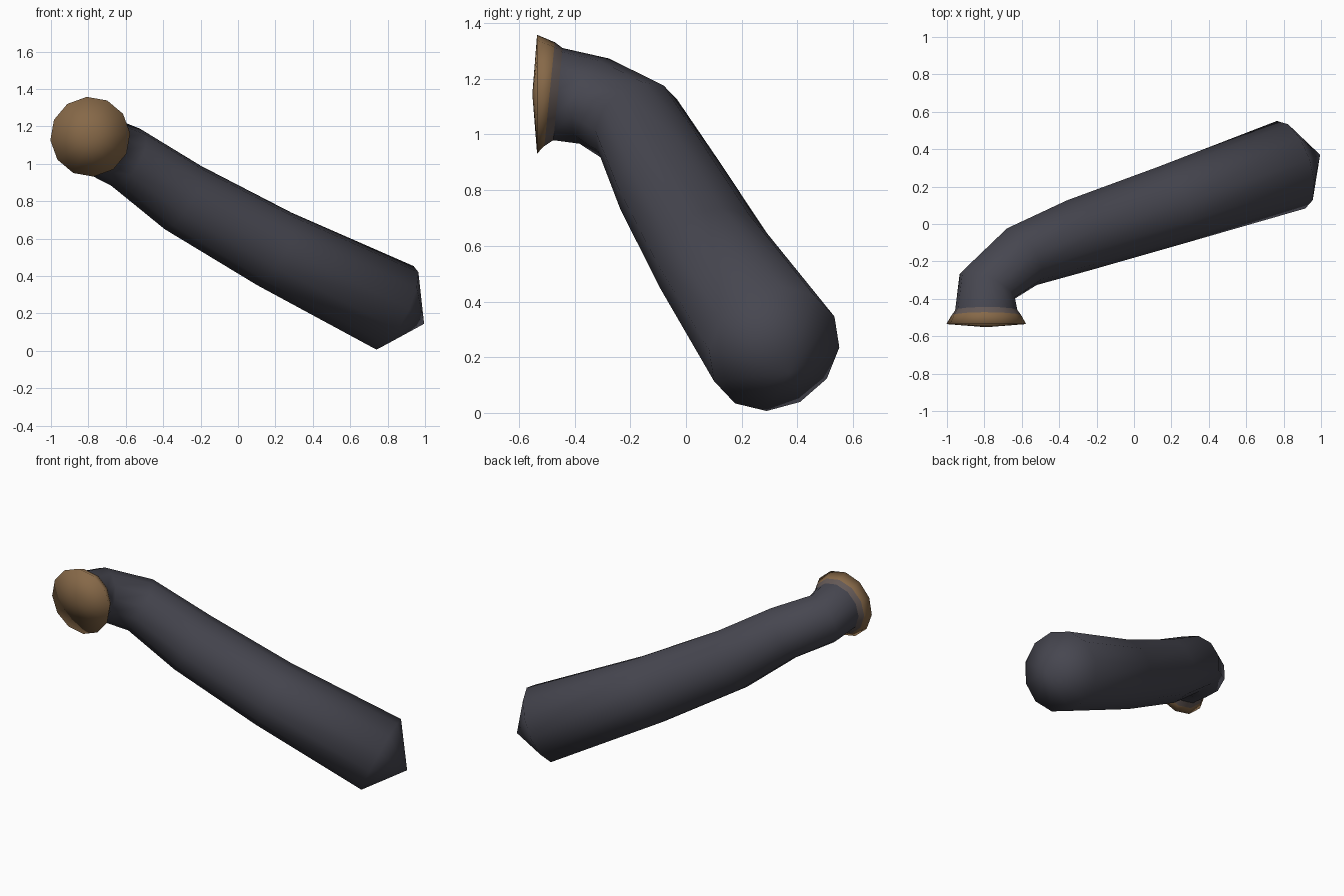
import bpy
import bmesh
from math import sin, cos, tau, radians
from mathutils import Vector

cube = bpy.data.objects.get("Cube")
if cube:
    bpy.data.objects.remove(cube, do_unlink=True)

SIDES = 12


def make_material(name, rgb):
    mat = bpy.data.materials.new(name)
    mat.use_nodes = True
    mat.diffuse_color = (*rgb, 1)
    mat.node_tree.nodes["Principled BSDF"].inputs["Base Color"].default_value = (*rgb, 1)
    return mat


charcoal = make_material("charcoal", (0.062, 0.062, 0.08))
tan = make_material("tan", (0.24, 0.14, 0.065))
taupe = make_material("taupe", (0.125, 0.098, 0.092))

# Stations along the limb: centre, radius, ring facing (None = follow the path)
stations = [
    ((-0.79, -0.535, 1.145), 0.214, (0, 1, 0)),
    ((-0.79, -0.49, 1.145), 0.188, (0, 1, -0.1)),
    ((-0.79, -0.46, 1.145), 0.167, (0, 1, -0.1)),
    ((-0.785, -0.33, 1.12), 0.162, None),
    ((-0.60, -0.175, 1.035), 0.172, None),
    ((-0.295, -0.06, 0.82), 0.197, None),
    ((0.195, 0.10, 0.545), 0.216, None),
    ((0.84, 0.317, 0.23), 0.246, (0.86, 0.29, -0.42)),
]
base_tip = Vector((-0.79, -0.552, 1.145))
end_tip = Vector((0.995, 0.37, 0.145))
centres = [Vector(s[0]) for s in stations]


def facing(i):
    if stations[i][2]:
        return Vector(stations[i][2]).normalized()
    before = (centres[i] - centres[i - 1]).normalized()
    after = (centres[i + 1] - centres[i]).normalized()
    return (before + after).normalized()


def build_rings(bm, first, last):
    """Sweep rings through the stations, carrying the frame along the bend."""
    rings = []
    normal = facing(0)
    up = Vector((0, 0, 1))
    for i in range(len(stations)):
        new = facing(i)
        up = normal.rotation_difference(new) @ up
        normal = new
        side = up.cross(normal)
        if first <= i <= last:
            r = stations[i][1]
            ring = []
            for k in range(SIDES):
                a = tau * k / SIDES + radians(5)
                ring.append(bm.verts.new(centres[i] + r * (cos(a) * up + sin(a) * side)))
            rings.append(ring)
    return rings


def skin(bm, rings):
    for n, (a, b) in enumerate(zip(rings, rings[1:])):
        for k in range(SIDES):
            j = (k + 1) % SIDES
            face = bm.faces.new((a[k], a[j], b[j], b[k]))
            face.material_index = n


def cone_cap(bm, ring, tip):
    apex = bm.verts.new(tip)
    for k in range(SIDES):
        bm.faces.new((ring[k], ring[(k + 1) % SIDES], apex))


def finish(bm, name, mats, outward):
    bmesh.ops.recalc_face_normals(bm, faces=bm.faces[:])
    # Make sure the tip faces point away from the limb
    bm.faces.ensure_lookup_table()
    if bm.faces[-1].normal.dot(outward) < 0:
        bmesh.ops.reverse_faces(bm, faces=bm.faces[:])
    mesh = bpy.data.meshes.new(name)
    bm.to_mesh(mesh)
    bm.free()
    for m in mats:
        mesh.materials.append(m)
    for p in mesh.polygons:
        p.use_smooth = True
    obj = bpy.data.objects.new(name, mesh)
    bpy.context.collection.objects.link(obj)


# Flared foot: tan disc and skirt, with a taupe band where it meets the limb
bm = bmesh.new()
rings = build_rings(bm, 0, 2)
skin(bm, rings)
cone_cap(bm, rings[0], base_tip)
finish(bm, "flared_foot", [tan, taupe], facing(0) * -1)

# Bent limb, widening to a blunt pointed end
bm = bmesh.new()
rings = build_rings(bm, 2, len(stations) - 1)
skin(bm, rings)
for f in bm.faces:
    f.material_index = 0
cone_cap(bm, rings[-1], end_tip)
finish(bm, "bent_limb", [charcoal], facing(len(stations) - 1))
